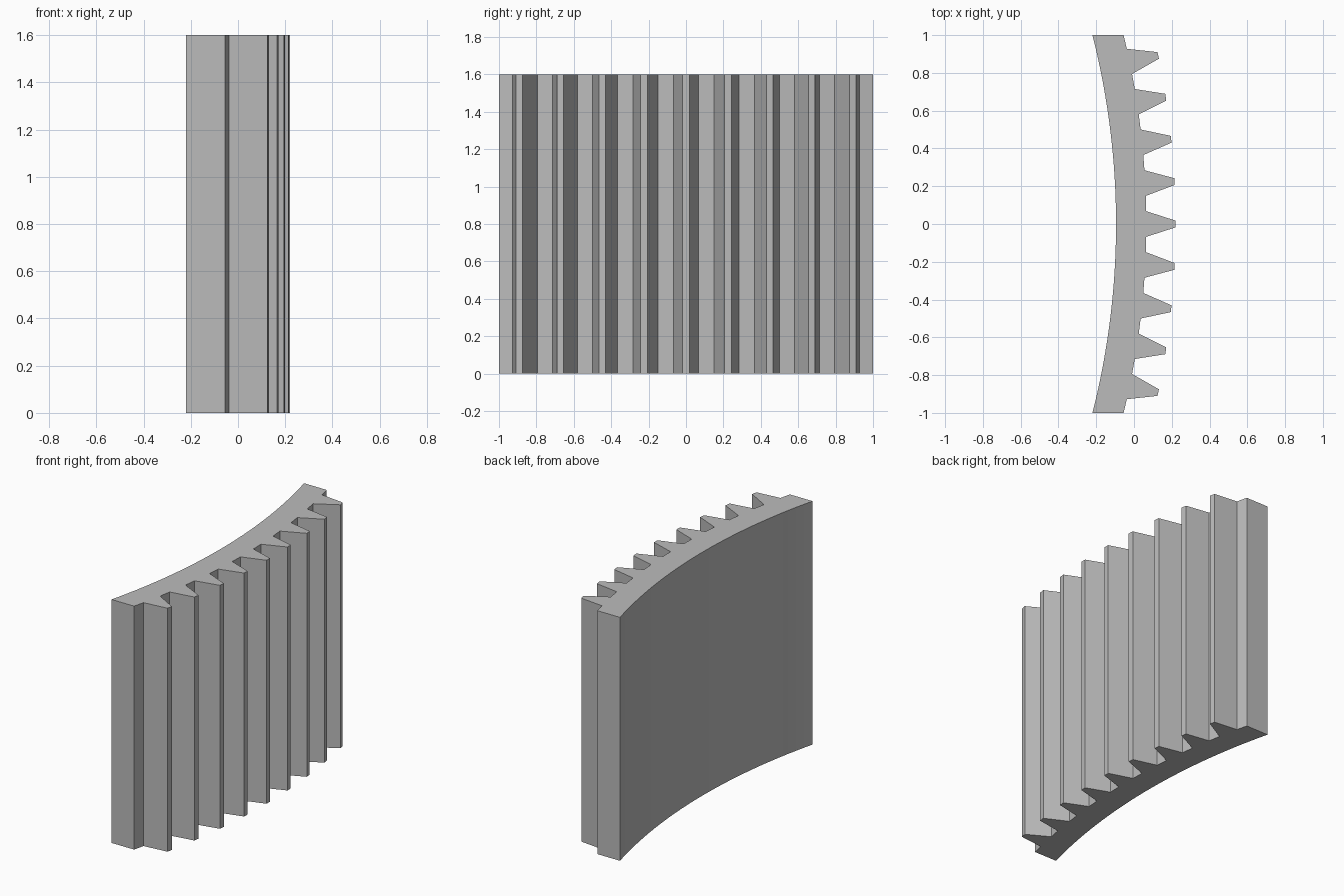
import bpy, bmesh
from math import sin, cos, asin, sqrt

cube = bpy.data.objects.get("Cube")
if cube:
    bpy.data.objects.remove(cube)

CENTRE_X = -4.16
INNER, ROOT, TIP = 4.065, 4.225, 4.38
HEIGHT, HALF_WIDTH = 1.6, 1.0
PITCH, ROOT_HALF, TIP_HALF = 0.0513, 0.0161, 0.0041
TEETH_PER_SIDE, ARC_STEPS = 4, 32


def polar(radius, angle):
    return CENTRE_X + radius * cos(angle), radius * sin(angle)


def at_side(radius, y):
    return CENTRE_X + sqrt(radius ** 2 - y ** 2), y


# Toothed outer edge, trimmed flat at both ends
outline = [at_side(ROOT, -HALF_WIDTH)]
for i in range(-TEETH_PER_SIDE, TEETH_PER_SIDE + 1):
    a = i * PITCH
    outline += [polar(ROOT, a - ROOT_HALF), polar(TIP, a - TIP_HALF),
                polar(TIP, a + TIP_HALF), polar(ROOT, a + ROOT_HALF)]
outline.append(at_side(ROOT, HALF_WIDTH))

# Smooth concave inner edge
end = asin(HALF_WIDTH / INNER)
inner_arc = [polar(INNER, end * (1 - 2 * i / ARC_STEPS)) for i in range(ARC_STEPS + 1)]
outline += inner_arc

# Extrude the profile upward
bm = bmesh.new()
base = bm.faces.new([bm.verts.new((x, y, 0)) for x, y in outline])
result = bmesh.ops.extrude_face_region(bm, geom=[base], use_keep_orig=True)
top = [v for v in result["geom"] if isinstance(v, bmesh.types.BMVert)]
bmesh.ops.translate(bm, verts=top, vec=(0, 0, HEIGHT))
bmesh.ops.recalc_face_normals(bm, faces=bm.faces[:])
mesh = bpy.data.meshes.new("gear_segment")
bm.to_mesh(mesh)
bm.free()

# Grey metal
grey = bpy.data.materials.new("plain_grey")
grey.use_nodes = True
colour = (0.5, 0.5, 0.5, 1)
grey.diffuse_color = colour
grey.node_tree.nodes["Principled BSDF"].inputs["Base Color"].default_value = colour
mesh.materials.append(grey)

segment = bpy.data.objects.new("gear_segment", mesh)
bpy.context.collection.objects.link(segment)
bpy.context.view_layer.objects.active = segment
segment.select_set(True)
bpy.ops.object.shade_smooth_by_angle(angle=0.15)
